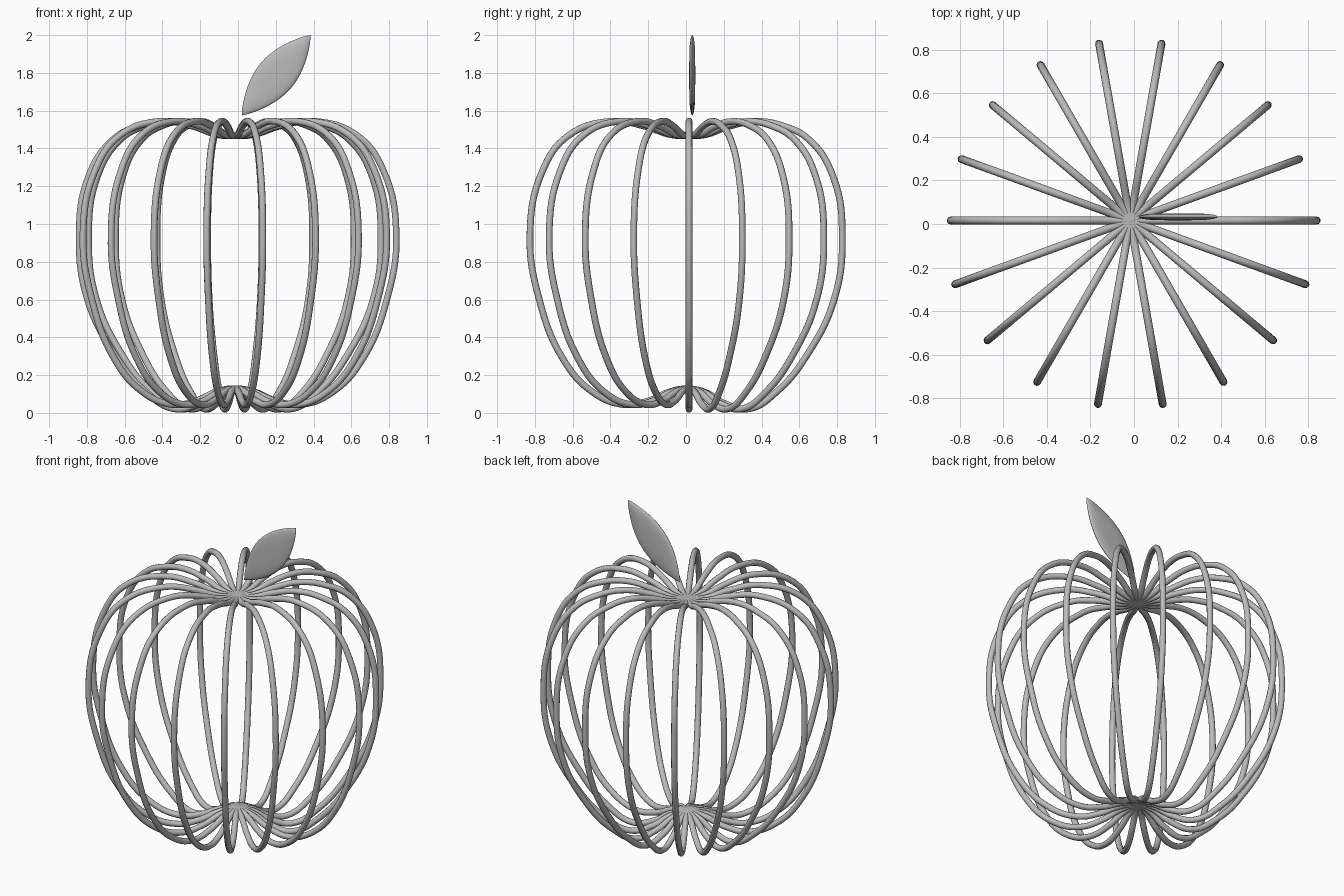
import bpy, bmesh, math
from mathutils import Vector

cube = bpy.data.objects.get("Cube")
if cube:
    bpy.data.objects.remove(cube, do_unlink=True)

grey = bpy.data.materials.new("plain grey")
grey.use_nodes = True
colour = (0.5, 0.5, 0.5, 1)
grey.diffuse_color = colour
grey.node_tree.nodes["Principled BSDF"].inputs["Base Color"].default_value = colour

CENTRE = Vector((-0.017, 0.016, 0))
LOOPS = 9
WIRE = 0.018

# Half profiles (radius, height), bottom to top: the wide side and the narrow side
wide = [(0.1, 0.113), (0.22, 0.063), (0.355, 0.044), (0.525, 0.115), (0.68, 0.29), (0.805, 0.6),
        (0.855, 0.94), (0.788, 1.28), (0.65, 1.467), (0.42, 1.544), (0.24, 1.518), (0.1, 1.473)]
narrow = [(0.09, 0.108), (0.19, 0.05), (0.32, 0.021), (0.475, 0.115), (0.64, 0.315), (0.78, 0.6),
          (0.824, 0.92), (0.775, 1.25), (0.645, 1.447), (0.5, 1.521), (0.355, 1.543),
          (0.21, 1.515), (0.09, 1.473)]
outline = [(0, 0.128)] + wide + [(0, 1.466)] + [(-r, z) for r, z in reversed(narrow)]


def wire_loop(index):
    """One closed round wire, turned about the vertical axis."""
    a = -math.pi * index / LOOPS
    curve = bpy.data.curves.new("wire_loop", "CURVE")
    curve.dimensions = "3D"
    curve.bevel_depth = WIRE
    curve.bevel_resolution = 3
    curve.resolution_u = 8
    spline = curve.splines.new("BEZIER")
    spline.bezier_points.add(len(outline) - 1)
    spline.use_cyclic_u = True
    for p, (r, z) in zip(spline.bezier_points, outline):
        p.co = CENTRE + Vector((r * math.cos(a), r * math.sin(a), z))
        p.handle_left_type = p.handle_right_type = "AUTO"
    curve.materials.append(grey)
    ob = bpy.data.objects.new(f"wire_loop_{index + 1}", curve)
    bpy.context.collection.objects.link(ob)
    return ob


loops = [wire_loop(i) for i in range(LOOPS)]
bpy.ops.object.select_all(action="DESELECT")
for ob in loops:
    ob.select_set(True)
bpy.context.view_layer.objects.active = loops[0]
bpy.ops.object.convert(target="MESH")


# Leaf: a pointed oval built from shrinking rings that swell to both sides
base, tip = Vector((0.02, 1.575)), Vector((0.384, 2.0))
axis = tip - base
across = Vector((-axis.y, axis.x)).normalized()
middle = (base + tip) / 2
STEPS = 20
rim = []
for side in (1, -1):
    for i in range(STEPS):
        t = i / STEPS if side > 0 else 1 - i / STEPS
        width = 0.104 * math.sin(math.pi * t) ** 0.85
        rim.append(base + axis * t + across * width * side)

bm = bmesh.new()


def ring(scale, y):
    points = [middle + (p - middle) * scale for p in rim]
    return [bm.verts.new((p.x, y, p.y)) for p in points]


LEAF_Y, THICK = 0.033, 0.016
edge = ring(1, LEAF_Y)
for side in (-1, 1):
    previous = edge
    for scale in (0.97, 0.9, 0.75, 0.5, 0.25):
        current = ring(scale, LEAF_Y + side * THICK * (1 - scale ** 4) ** 0.5)
        for i in range(len(rim)):
            j = (i + 1) % len(rim)
            bm.faces.new((previous[i], previous[j], current[j], current[i]))
        previous = current
    top = bm.verts.new((middle.x, LEAF_Y + side * THICK, middle.y))
    for i in range(len(rim)):
        bm.faces.new((previous[i], previous[(i + 1) % len(rim)], top))
bmesh.ops.recalc_face_normals(bm, faces=bm.faces)
mesh = bpy.data.meshes.new("leaf")
bm.to_mesh(mesh)
bm.free()
mesh.materials.append(grey)
leaf = bpy.data.objects.new("leaf", mesh)
bpy.context.collection.objects.link(leaf)

bpy.ops.object.select_all(action="DESELECT")
leaf.select_set(True)
bpy.context.view_layer.objects.active = leaf
bpy.ops.object.shade_smooth_by_angle(angle=math.radians(40))
